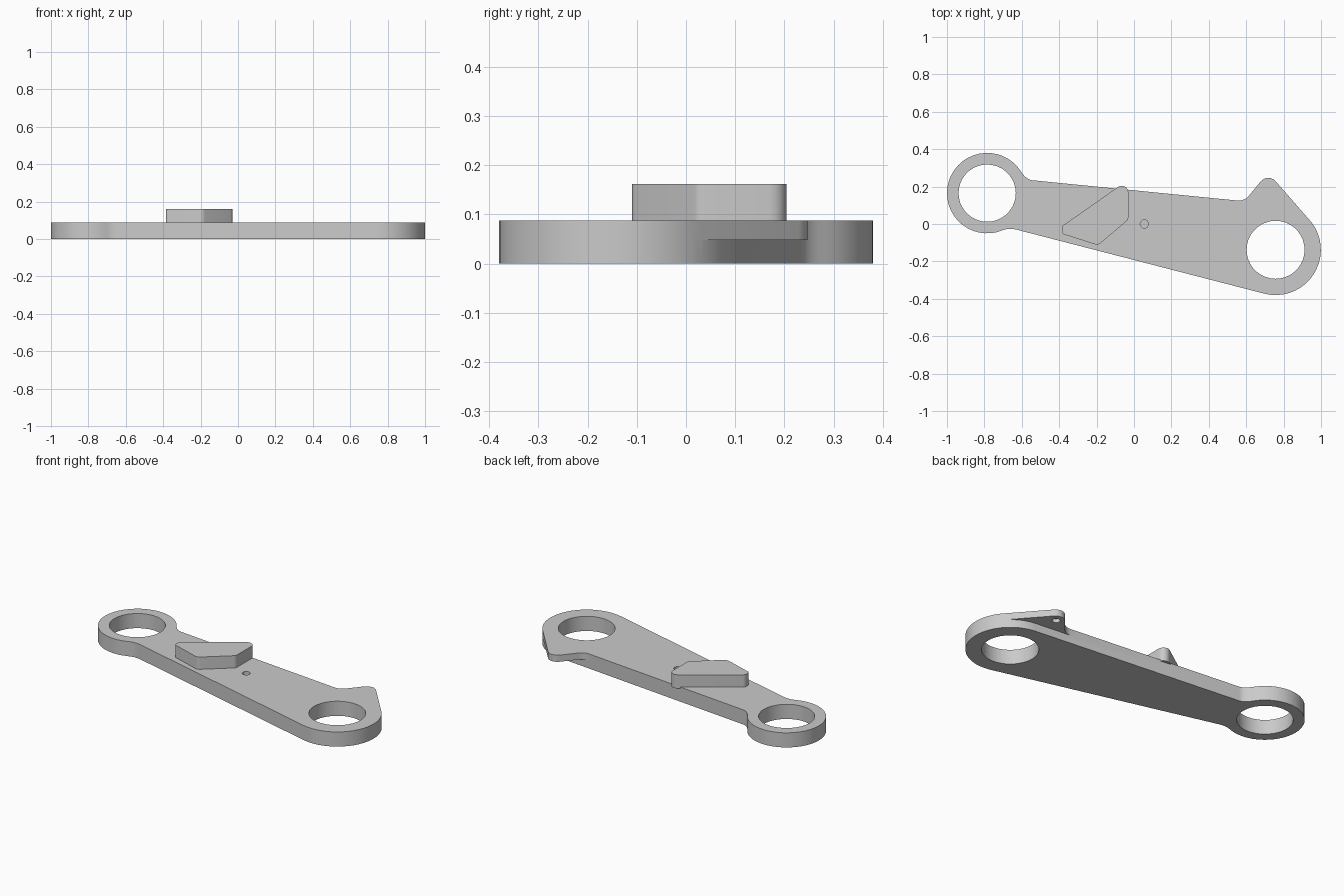
import bpy, bmesh
from math import cos, sin, radians, tan
from mathutils import Vector

cube = bpy.data.objects.get("Cube")
if cube:
    bpy.data.objects.remove(cube, do_unlink=True)

grey = bpy.data.materials.new("plain_grey")
grey.use_nodes = True
colour = (0.59, 0.59, 0.59, 1)
grey.diffuse_color = colour
grey.node_tree.nodes["Principled BSDF"].inputs["Base Color"].default_value = colour

THICK = 0.088


def arc(centre, radius, start, end, steps):
    angles = [radians(start + (end - start) * i / steps) for i in range(steps + 1)]
    return [(centre[0] + radius * cos(a), centre[1] + radius * sin(a)) for a in angles]


def circle(centre, radius, steps):
    return arc(centre, radius, 0, 360, steps)[:-1]


def blend(a, b, c, steps=6):
    """Curve from a to c, pulled towards corner b."""
    a, b, c = Vector(a), Vector(b), Vector(c)
    ts = [i / steps for i in range(steps + 1)]
    return [tuple(a * (1 - t) ** 2 + b * 2 * t * (1 - t) + c * t * t) for t in ts]


def rounded(corners):
    """Polygon of (x, y, radius) corners with rounded vertices."""
    pts, n = [], len(corners)
    for i, (x, y, r) in enumerate(corners):
        p = Vector((x, y))
        if not r:
            pts.append((x, y))
            continue
        u = (Vector(corners[i - 1][:2]) - p).normalized()
        v = (Vector(corners[(i + 1) % n][:2]) - p).normalized()
        half = u.angle(v) / 2
        centre = p + (u + v).normalized() * r / sin(half)
        start = (p + u * r / tan(half) - centre).normalized()
        end = (p + v * r / tan(half) - centre).normalized()
        pts += [tuple(centre + start.slerp(end, k / 6) * r) for k in range(7)]
    return pts


def prism(name, outline, z0, z1):
    bm = bmesh.new()
    base = bm.faces.new([bm.verts.new((x, y, z0)) for x, y in outline])
    top = bmesh.ops.extrude_face_region(bm, geom=[base])["geom"]
    bmesh.ops.translate(bm, vec=(0, 0, z1 - z0),
                        verts=[g for g in top if isinstance(g, bmesh.types.BMVert)])
    bmesh.ops.recalc_face_normals(bm, faces=bm.faces)
    mesh = bpy.data.meshes.new(name)
    bm.to_mesh(mesh)
    bm.free()
    mesh.materials.append(grey)
    obj = bpy.data.objects.new(name, mesh)
    bpy.context.collection.objects.link(obj)
    return obj


def combine(target, tool, operation):
    mod = target.modifiers.new(operation.lower(), 'BOOLEAN')
    mod.object, mod.operation, mod.solver = tool, operation, 'EXACT'
    bpy.context.view_layer.objects.active = target
    bpy.ops.object.modifier_apply(modifier=mod.name)
    bpy.data.objects.remove(tool, do_unlink=True)


def smooth(obj):
    bpy.ops.object.select_all(action='DESELECT')
    obj.select_set(True)
    bpy.context.view_layer.objects.active = obj
    bpy.ops.object.shade_smooth_by_angle(angle=radians(30))


SMALL_END, LARGE_END = (-0.785, 0.165), (0.757, -0.138)

# Arm outline: large round end, tapered web, blends into the small round end
outline = arc(LARGE_END, 0.242, -104.2, 84.6, 24)
outline += blend((-0.545, 0.234), (-0.577, 0.237), (-0.605, 0.282))
outline += arc(SMALL_END, 0.215, 33, 292, 30)[1:]
outline += blend((-0.7045, -0.034), (-0.67, -0.02), (-0.625, -0.031))[1:]
arm = prism("lever_arm", outline, 0, THICK)

# Thin tab on the upper half of the large end
tab = rounded([(0.5, 0.1, 0), (0.5, 0.1305, 0), (0.59, 0.122, 0.07),
               (0.717, 0.275, 0.052), (0.936, 0.024, 0), (0.8, -0.05, 0)])
combine(arm, prism("tab", tab, 0.048, THICK), 'UNION')

# Through holes in both ends, shallow holes in web and tab underside
for centre, radius, z0, z1, steps in (
        (SMALL_END, 0.153, -0.1, 0.2, 36),
        (LARGE_END, 0.155, -0.1, 0.2, 36),
        ((0.055, 0), 0.022, 0.045, 0.2, 20),
        ((0.715, 0.197), 0.022, -0.1, 0.07, 20)):
    combine(arm, prism("hole_cutter", circle(centre, radius, steps), z0, z1), 'DIFFERENCE')
smooth(arm)

# Raised pointer block on top of the web
pointer = rounded([(-0.03, 0.237, 0.035), (-0.385, -0.012, 0.025), (-0.385, -0.052, 0.015),
                   (-0.192, -0.114, 0.035), (-0.03, 0.024, 0.03)])
smooth(prism("pointer_block", pointer, 0.08, 0.162))
